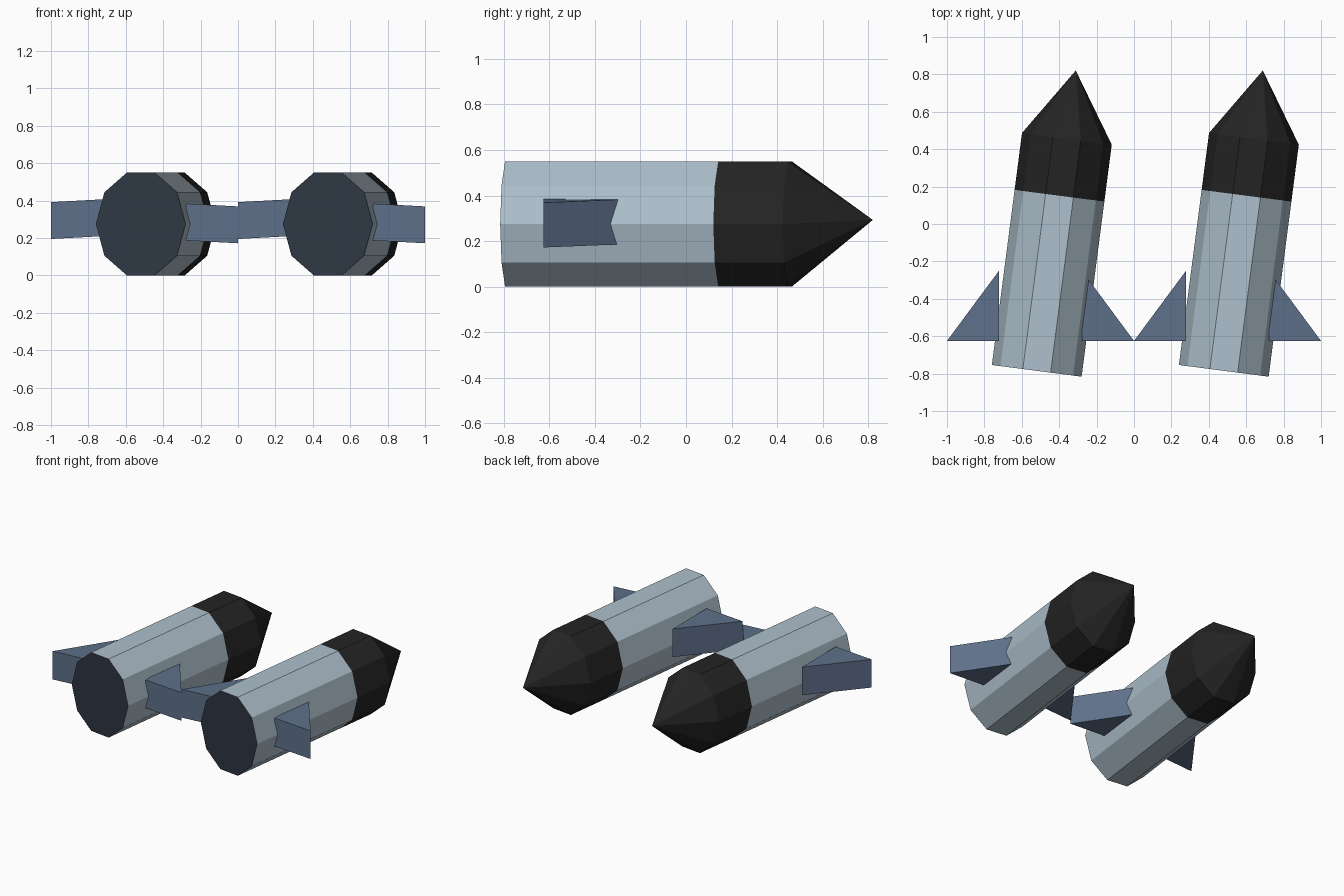
import bpy, math
from mathutils import Matrix

if "Cube" in bpy.data.objects:
    bpy.data.objects.remove(bpy.data.objects["Cube"])


def make_mat(name, srgb):
    m = bpy.data.materials.new(name)
    lin = [((c / 255 + 0.055) / 1.055) ** 2.4 for c in srgb]
    m.diffuse_color = (*lin, 1)
    m.use_nodes = True
    m.node_tree.nodes["Principled BSDF"].inputs["Base Color"].default_value = m.diffuse_color
    return m


BODY = make_mat("pale blue grey", (174, 192, 204))
BASE = make_mat("dark slate", (46, 55, 67))
NOSE = make_mat("black", (36, 36, 36))
FIN = make_mat("steel blue", (94, 112, 138))

SIDES, RX, RZ, MID = 10, 0.242, 0.289, 0.275
TILT = Matrix.Rotation(math.radians(-7.4), 4, 'Z')


def add_mesh(name, verts, faces, mats):
    me = bpy.data.meshes.new(name)
    me.from_pydata(verts, [], faces)
    for m in mats:
        me.materials.append(m)
    ob = bpy.data.objects.new(name, me)
    bpy.context.collection.objects.link(ob)
    return ob


def ring(y):
    return [(RX * math.cos(math.tau * i / SIDES), y, RZ * math.sin(math.tau * i / SIDES))
            for i in range(SIDES)]


def sides(a, b):
    # quads between ring starting at a and ring starting at b, facing outward
    return [(a + i, b + i, b + (i + 1) % SIDES, a + (i + 1) % SIDES) for i in range(SIDES)]


def rocket(cx, tag):
    place = Matrix.Translation((cx - 0.02, -0.785, MID)) @ TILT
    # hull with a dark flat base
    hull = add_mesh("hull_" + tag, ring(0) + ring(0.944),
                    sides(0, SIDES) + [tuple(range(SIDES))], [BODY, BASE])
    hull.data.polygons[SIDES].material_index = 1
    hull.matrix_world = place
    # nose: straight collar, then a point
    tip = 2 * SIDES
    cone = [(SIDES + i, tip, SIDES + (i + 1) % SIDES) for i in range(SIDES)]
    nose = add_mesh("nose_" + tag, ring(0.944) + ring(1.251) + [(0, 1.619, 0.018)],
                    sides(0, SIDES) + cone, [NOSE])
    nose.matrix_world = place
    # thick triangular fins, drooping slightly outward
    for s, label, z in ((-1, "left", 0.21), (1, "right", 0.187)):
        plan = [(0.222, -0.625, z), (0.5, -0.625, z - 0.015), (0.222, -0.25, z)]
        v = [(cx + s * x, y, h + t) for t in (0, 0.197) for x, y, h in plan]
        f = [(2, 1, 0), (3, 4, 5), (0, 1, 4, 3), (1, 2, 5, 4), (2, 0, 3, 5)]
        if s < 0:
            f = [q[::-1] for q in f]
        add_mesh(f"fin_{label}_{tag}", v, f, [FIN])


for cx, tag in ((-0.5, "a"), (0.5, "b")):
    rocket(cx, tag)
